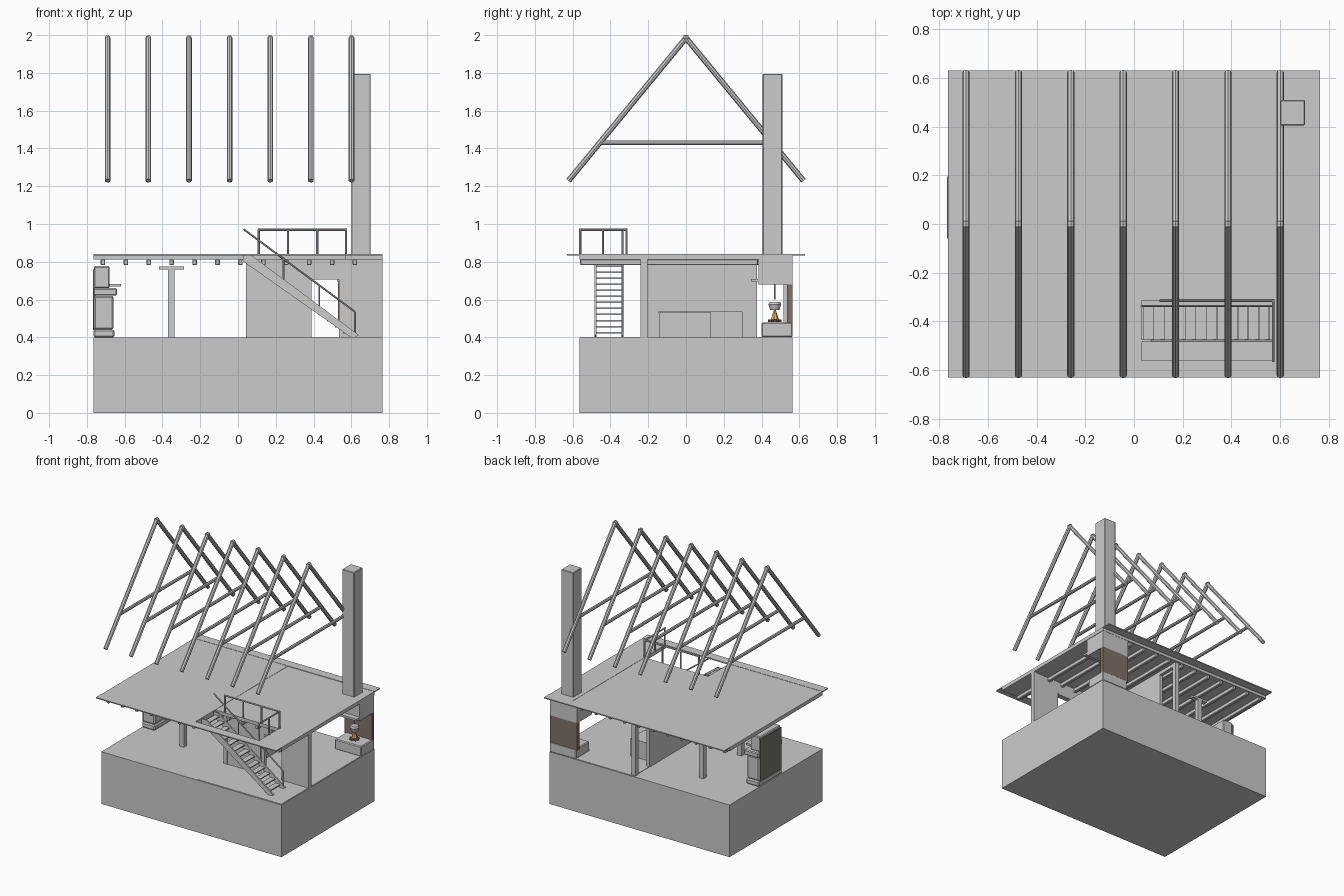
import bpy, bmesh, math
from mathutils import Vector

if "Cube" in bpy.data.objects:
    bpy.data.objects.remove(bpy.data.objects["Cube"])


def link(name, bm, color=None):
    me = bpy.data.meshes.new(name)
    bm.to_mesh(me)
    bm.free()
    ob = bpy.data.objects.new(name, me)
    bpy.context.collection.objects.link(ob)
    if color:
        mat = bpy.data.materials.new(name + "_colour")
        mat.diffuse_color = (*color, 1)
        mat.use_nodes = True
        mat.node_tree.nodes["Principled BSDF"].inputs["Base Color"].default_value = mat.diffuse_color
        me.materials.append(mat)
    return ob


def box(name, x, y, z, color=None, bevel=0):
    """Box from (min, max) ranges."""
    bm = bmesh.new()
    bmesh.ops.create_cube(bm, size=1)
    for v in bm.verts:
        for i, r in enumerate((x, y, z)):
            v.co[i] = r[0] if v.co[i] < 0 else r[1]
    if bevel:
        bmesh.ops.bevel(bm, geom=bm.edges[:], offset=bevel, segments=1, affect='EDGES')
    return link(name, bm, color)


def pole(name, a, b, r, sides=8, r2=None, color=None):
    """Straight pole between two points."""
    a, b = Vector(a), Vector(b)
    d = b - a
    bm = bmesh.new()
    bmesh.ops.create_cone(bm, cap_ends=True, segments=sides, radius1=r,
                          radius2=r if r2 is None else r2, depth=d.length)
    q = Vector((0, 0, 1)).rotation_difference(d)
    for v in bm.verts:
        v.co = q @ v.co + (a + b) / 2
    return link(name, bm, color)


def prism(name, pts, y):
    """Extrude an x-z outline between two y values."""
    bm = bmesh.new()
    f = bm.faces.new([bm.verts.new((px, y[0], pz)) for px, pz in pts])
    g = bmesh.ops.extrude_face_region(bm, geom=[f])["geom"]
    for v in g:
        if isinstance(v, bmesh.types.BMVert):
            v.co.y = y[1]
    bmesh.ops.recalc_face_normals(bm, faces=bm.faces[:])
    return link(name, bm)


# Foundation and ground floor
box("foundation", (-.765, .765), (-.565, .565), (0, .4))
box("room_floor", (.05, .76), (-.56, .56), (.398, .403))

# Upper floor around the stair opening, with eave boards
box("upper_floor_left", (-.765, .03), (-.565, .565), (.812, .84))
box("upper_floor_right", (.57, .765), (-.565, .565), (.812, .84))
box("upper_floor_middle", (.03, .57), (-.315, .565), (.812, .838))
for s in (-1, 1):
    box("eave_board", (-.765, .765), sorted((s * .56, s * .63)), (.834, .842))

# Ceiling joists, shortened at the stair opening
for i in range(12):
    x = -.715 + i * .1213
    y0 = -.315 if .03 < x < .57 else -.56
    box("joist", (x - .012, x + .012), (y0, .38 if x > .55 else .56), (.782, .813), bevel=.004)

# Free-standing posts with bracket caps
for y in (-.16, .3):
    box("post", (-.37, -.335), (y - .018, y + .018), (.4, .76))
    box("post_cap", (-.418, -.287), (y - .018, y + .018), (.76, .775))

# Partition along x with a doorway
wy = (-.235, -.21)
box("partition_left", (.06, .39), wy, (.4, .812))
box("partition_right", (.535, .75), wy, (.4, .812))
box("partition_lintel", (.39, .535), wy, (.71, .812))
box("door_head", (.385, .54), (-.242, -.203), (.705, .715))
for x, y in ((.06, -.222), (.75, -.222), (.06, .535)):
    box("wall_post", (x - .017, x + .015), (y - .018, y + .018), (.4, .812))
# Cross wall
box("cross_wall", (.048, .072), (-.21, .375), (.4, .812))
box("cross_wall_lintel", (.048, .072), (.375, .52), (.785, .812))

# Low bench and chest against the cross wall
box("bench", (.075, .24), (-.14, .14), (.4, .53))
box("chest", (.075, .26), (.13, .3), (.4, .537))
box("bench_top", (.075, .25), (-.145, .14), (.53, .537))

# Staircase
A, B = Vector((.035, .84)), Vector((.62, .405))
for y in (-.485, -.342):
    prism("stringer", [(.03, .835), (.07, .835), (.64, .412), (.62, .402), (.595, .402), (.03, .80)],
          (y, y + .01))
for i in range(13):
    t = (i + .6) / 13.6
    x, z = A.x + (B.x - A.x) * t, A.y - .012 + (B.y - A.y) * t
    box("tread", (x - .021, x + .021), (-.477, -.34), (z - .004, z + .004))
# Stair handrail
ry = -.337
pole("stair_handrail", (.03, ry, .972), (.62, ry, .535), .005)
for x in (.24, .43, .62):
    z = .972 - (x - .03) * .741
    pole("stair_baluster", (x, ry, z - .128), (x, ry, z), .005)

# Guard rail round the opening
for x in (.11, .265, .42, .572):
    pole("guard_post", (x, -.315, .835), (x, -.315, .97), .006)
for y in (-.56, -.44):
    pole("guard_post", (.572, y, .835), (.572, y, .97), .006)
pole("guard_rail", (.105, -.315, .97), (.577, -.315, .97), .006)
pole("guard_rail", (.572, -.566, .97), (.572, -.31, .97), .006)

# Open fireplace in the back corner
brown = (.22, .17, .14)
box("hearth", (.54, .765), (.4, .565), (.4, .478), bevel=.006)
box("fireback", (.53, .762), (.535, .563), (.47, .68), brown)
box("chimney_hood", (.53, .762), (.385, .563), (.68, .815))
box("mantel_shelf", (.525, .765), (.345, .39), (.695, .71))
pole("pot_chain", (.66, .47, .6), (.66, .47, .685), .003)
pole("pot", (.66, .47, .545), (.66, .47, .575), .024, 12, .034)
pole("pot_rim", (.66, .47, .575), (.66, .47, .588), .034, 12, .028)
pole("flame", (.66, .47, .495), (.66, .47, .555), .022, 7, .002, (.8, .4, .1))
for k in range(4):
    a = k * math.pi / 4
    d = Vector((math.cos(a), math.sin(a), 0)) * .035
    c = Vector((.66, .47, .487))
    pole("firewood", c - d, c + d, .007, 6, color=(.3, .17, .08))
box("chimney", (.6, .702), (.405, .51), (.835, 1.795), bevel=.004)

# Stove on the left wall
box("stove_base", (-.765, -.655), (-.075, .21), (.4, .442), bevel=.008)
box("stove_body", (-.763, -.66), (-.068, .203), (.442, .62), bevel=.008)
box("stove_ledge", (-.765, -.64), (-.08, .215), (.622, .66), bevel=.006)
box("stove_upper", (-.763, -.68), (-.055, .19), (.66, .777), bevel=.006)
box("stove_shelf", (-.68, -.62), (-.03, .16), (.668, .682))
box("stove_back_panel", (-.768, -.755), (-.06, .195), (.44, .76), (.2, .18, .16))

# Roof frames: two rafters and a collar tie each
for i in range(7):
    x = -.69 + i * .2152
    for s in (-1, 1):
        pole("rafter", (x, s * .622, 1.229), (x, 0, 1.985), .015)
    pole("collar_tie", (x, -.455, 1.43), (x, .455, 1.43), .012)
    pole("ridge_joint", (x, -.012, 1.985), (x, .012, 1.985), .015)
